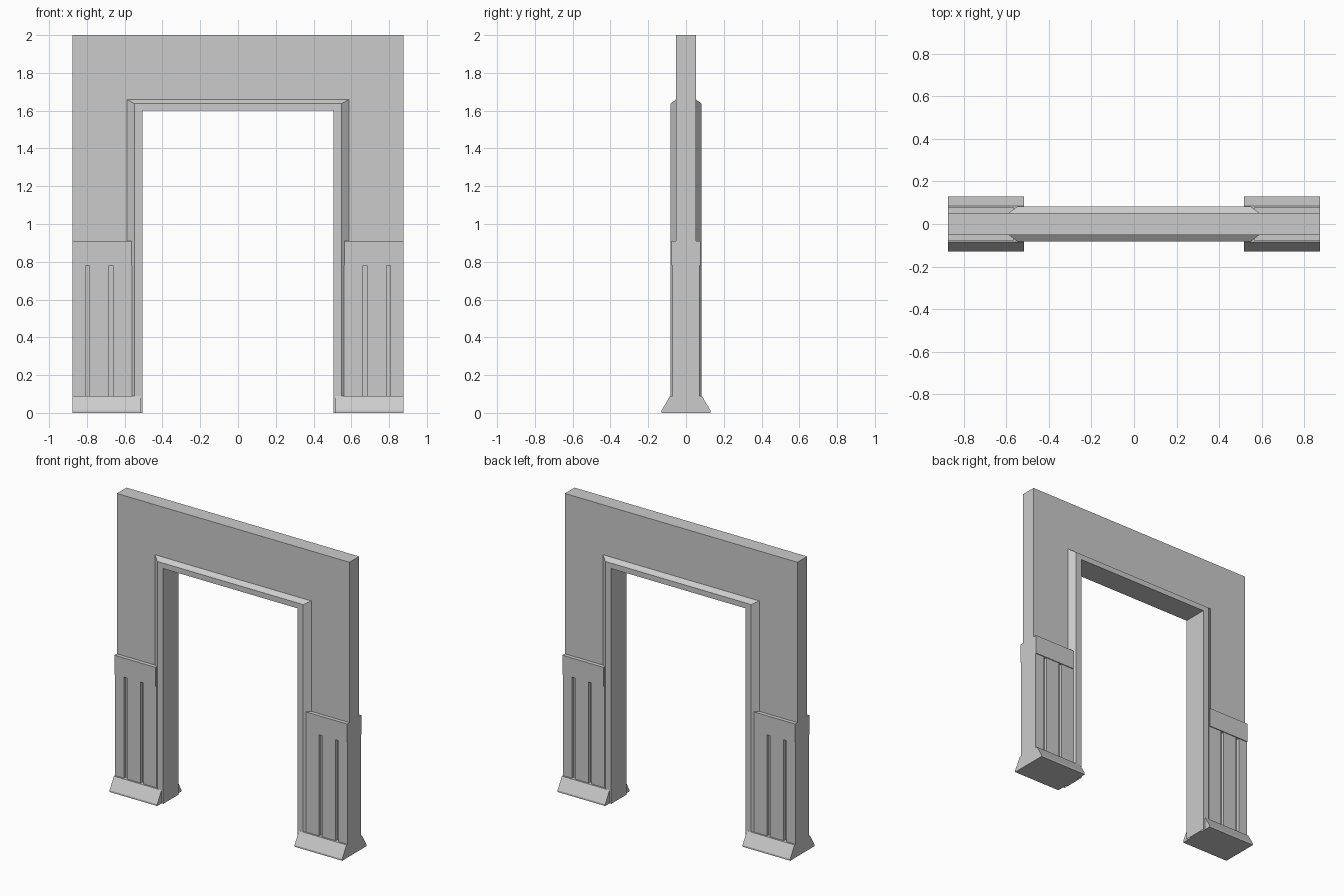
import bpy
import bmesh

cube = bpy.data.objects.get("Cube")
if cube:
    bpy.data.objects.remove(cube, do_unlink=True)

HALF_W, HEIGHT = 0.875, 2.0
OPEN_X, OPEN_Z = 0.505, 1.6
WALL_Y = 0.052

grey = bpy.data.materials.new("plain grey")
grey.use_nodes = True
grey.diffuse_color = (0.6, 0.6, 0.6, 1)
grey.node_tree.nodes["Principled BSDF"].inputs["Base Color"].default_value = (0.6, 0.6, 0.6, 1)


def finish(name, bm):
    bmesh.ops.recalc_face_normals(bm, faces=bm.faces)
    mesh = bpy.data.meshes.new(name)
    bm.to_mesh(mesh)
    bm.free()
    mesh.materials.append(grey)
    obj = bpy.data.objects.new(name, mesh)
    bpy.context.collection.objects.link(obj)
    return obj


def loft(name, rings, closed_rings=True):
    """Skin a row of equal vertex rings and cap both ends."""
    bm = bmesh.new()
    rows = [[bm.verts.new(p) for p in ring] for ring in rings]
    n = len(rows[0])
    for a, b in zip(rows, rows[1:]):
        for i in range(n if closed_rings else n - 1):
            j = (i + 1) % n
            bm.faces.new((a[i], a[j], b[j], b[i]))
    if closed_rings:
        bm.faces.new(rows[0])
        bm.faces.new(rows[-1])
    return finish(name, bm)


def extrude_y(name, outline, y0, y1):
    return loft(name, [[(x, y, z) for x, z in outline] for y in (y0, y1)])


def box(name, x0, x1, y0, y1, z0, z1):
    return extrude_y(name, [(x0, z0), (x1, z0), (x1, z1), (x0, z1)], y0, y1)


# Wall with the doorway left open
extrude_y("wall", [(-HALF_W, 0), (-HALF_W, HEIGHT), (HALF_W, HEIGHT), (HALF_W, 0),
                   (OPEN_X, 0), (OPEN_X, OPEN_Z), (-OPEN_X, OPEN_Z), (-OPEN_X, 0)],
          -WALL_Y, WALL_Y)

# Door trim: side offset, top offset and depth, mitred round the opening
trim = [(0, 0, WALL_Y), (0, 0, 0.083), (0.043, 0.037, 0.083), (0.083, 0.06, WALL_Y)]
for name, s in (("front", -1), ("back", 1)):
    rings = []
    for side, top in ((-1, 0), (-1, 1), (1, 1), (1, 0)):
        rings.append([(side * (OPEN_X + ox), s * y, top * (OPEN_Z + oz))
                      for ox, oz, y in trim])
    loft(name + "_door_trim", rings, closed_rings=False)

# Wainscot panels and skirting on both posts
for post, m in (("right", -1), ("left", 1)):
    # Planks with two narrow grooves between them
    edges = (0.56, 0.661, 0.682, 0.785, 0.807, HALF_W)
    for face, s in (("front", -1), ("back", 1)):
        for i in range(0, 6, 2):
            box(f"{post}_{face}_plank_{i // 2 + 1}", m * edges[i], m * edges[i + 1],
                s * WALL_Y, s * 0.072, 0.05, 0.78)
        box(f"{post}_{face}_rail", m * 0.565, m * HALF_W,
            s * WALL_Y, s * 0.078, 0.78, 0.91)
    # Sloped skirting block
    profile = [(-0.13, 0), (0.13, 0), (0.13, 0.012), (0.084, 0.09),
               (-0.084, 0.09), (-0.13, 0.012)]
    loft(post + "_skirting", [[(m * x, y, z) for y, z in profile]
                              for x in (0.517, HALF_W)])
